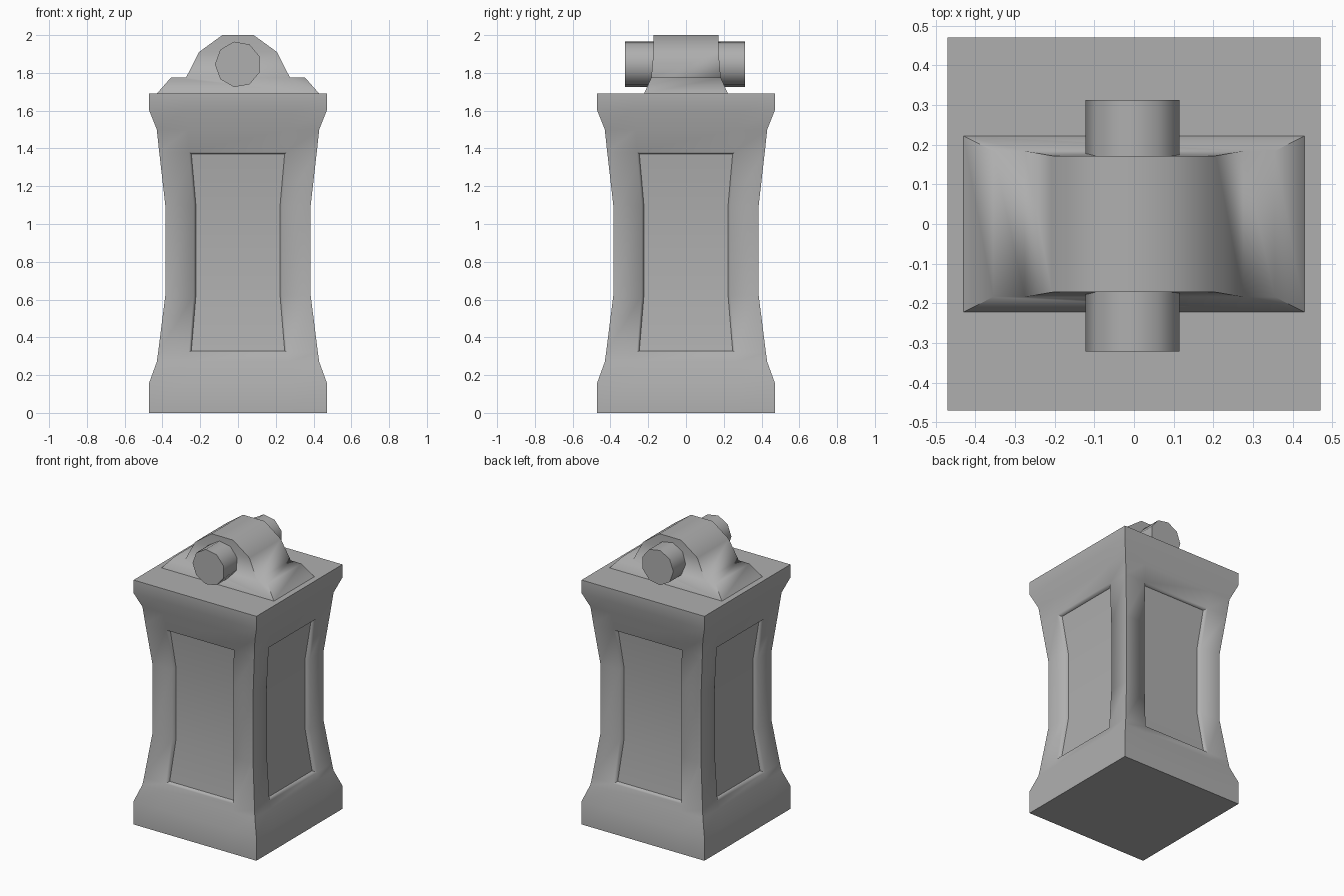
import bpy, bmesh, math

if "Cube" in bpy.data.objects:
    bpy.data.objects.remove(bpy.data.objects["Cube"])

grey = bpy.data.materials.new("dark_grey")
grey.diffuse_color = (.43, .43, .43, 1)
grey.use_nodes = True
grey.node_tree.nodes["Principled BSDF"].inputs["Base Color"].default_value = grey.diffuse_color


def loft(name, rings):
    """Skin a stack of closed rings and cap both ends; returns object and bmesh."""
    bm = bmesh.new()
    rows = [[bm.verts.new(p) for p in ring] for ring in rings]
    n = len(rows[0])
    for a, b in zip(rows, rows[1:]):
        for i in range(n):
            j = (i + 1) % n
            bm.faces.new((a[i], a[j], b[j], b[i]))
    bm.faces.new(rows[0][::-1])
    bm.faces.new(rows[-1])
    bmesh.ops.recalc_face_normals(bm, faces=bm.faces[:])
    obj = bpy.data.objects.new(name, bpy.data.meshes.new(name))
    obj.data.materials.append(grey)
    bpy.context.collection.objects.link(obj)
    return obj, bm, rows


def finish(obj, bm, angle):
    bm.to_mesh(obj.data)
    bm.free()
    bpy.ops.object.select_all(action='DESELECT')
    obj.select_set(True)
    bpy.context.view_layer.objects.active = obj
    bpy.ops.object.shade_smooth_by_angle(angle=math.radians(angle))


def square_ring(z, w, p):
    """Square of half-width w with extra points at +-p along every side."""
    ring = []
    for k in range(4):
        c, s = round(math.cos(k * math.pi / 2)), round(math.sin(k * math.pi / 2))
        for x in (-w, -p, p):
            ring.append((x * c + w * s, x * s - w * c, z))
    return ring


# Pedestal body: height, half-width, panel half-width
profile = [(0, .47, .28), (.16, .47, .28), (.27, .43, .265), (.32, .423, .26),
           (.62, .385, .235), (1.10, .385, .235), (1.38, .417, .26),
           (1.50, .43, .265), (1.60, .47, .28), (1.69, .47, .28)]
body, bm, _ = loft("pedestal_body", [square_ring(*row) for row in profile])

# Recessed panel on each of the four sides
panels = []
for f in bm.faces:
    c = f.calc_center_median()
    if .33 < c.z < 1.37 and min(abs(c.x), abs(c.y)) < .01 and len(f.verts) == 4:
        panels.append(f)
bmesh.ops.inset_region(bm, faces=panels, thickness=.012, depth=-.028,
                       use_even_offset=True, use_boundary=True)
inner = set(panels)
for e in bm.edges:
    if sum(f in inner for f in e.link_faces) == 1:
        e.smooth = False
finish(body, bm, 78)

# Stepped bearing mount on top: half-outline as height, half-width, half-depth
half = [(1.69, .43, .222), (1.775, .355, .184), (1.775, .275, .184),
        (1.91, .207, .172), (2.0, .083, .172)]
outline = [(x, y, z) for z, x, y in half] + [(-x, y, z) for z, x, y in half[::-1]]
mount, bm, rows = loft("bearing_mount",
                       [[(x, s * y, z) for x, y, z in outline] for s in (-1, 1)])
# Fold the end faces along the mount's horizontal breaks
for row in rows:
    for i in (2, 3):
        bmesh.ops.connect_verts(bm, verts=[row[i], row[9 - i]])
finish(mount, bm, 70)

# Nine-sided pin running through the mount
angles = [math.pi + i * math.tau / 9 for i in range(9)]
pin, bm, _ = loft("pivot_pin",
                  [[(.122 * math.cos(a), y, 1.845 + .122 * math.sin(a)) for a in angles]
                   for y in (-.322, .312)])
finish(pin, bm, 45)
